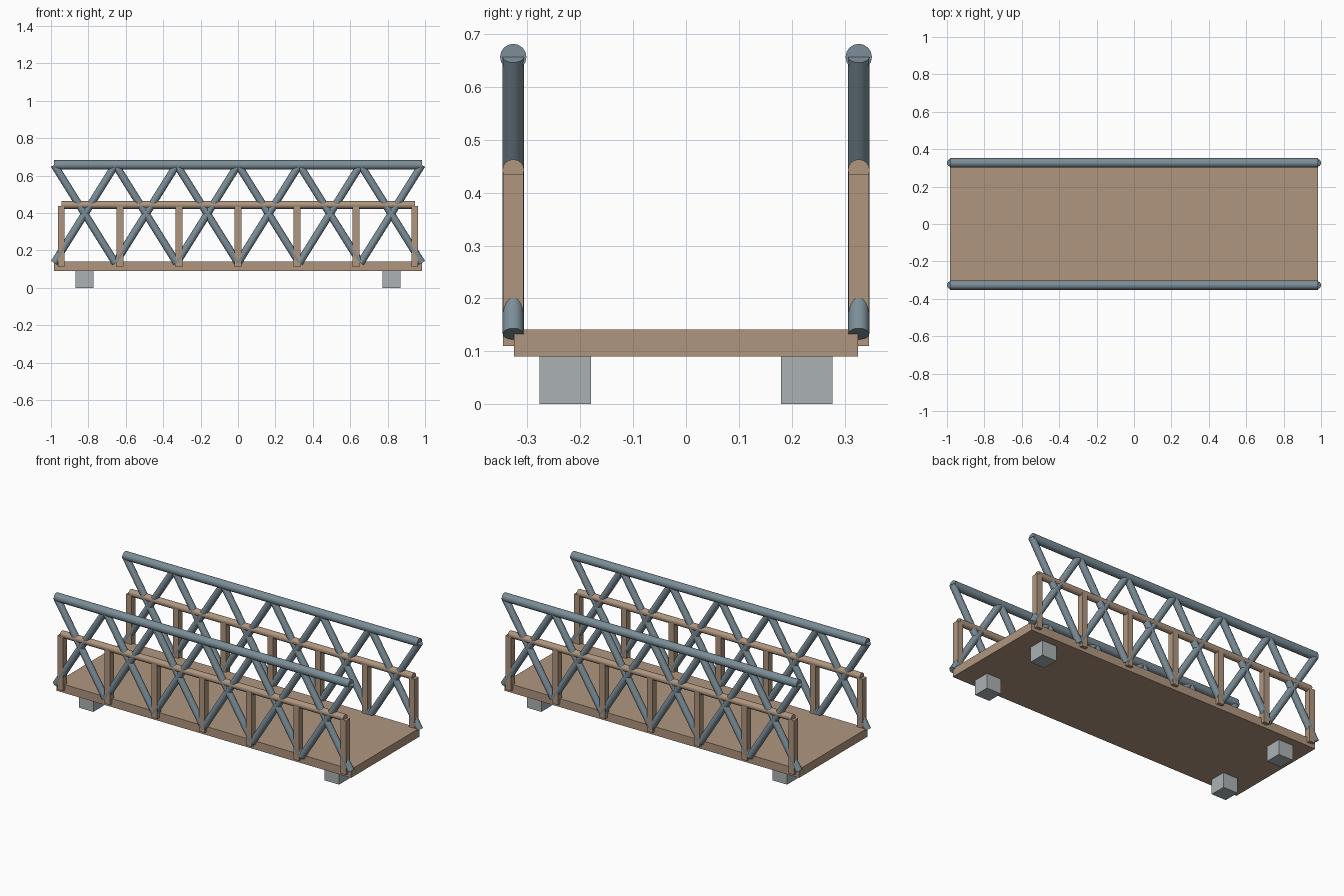
import bpy
from mathutils import Vector

if "Cube" in bpy.data.objects:
    bpy.data.objects.remove(bpy.data.objects["Cube"])


def material(name, rgb):
    m = bpy.data.materials.new(name)
    m.diffuse_color = (*rgb, 1.0)
    m.use_nodes = True
    m.node_tree.nodes["Principled BSDF"].inputs["Base Color"].default_value = m.diffuse_color
    return m


WOOD = material("brown_wood", (0.434, 0.305, 0.212))
STEEL = material("blue_grey_steel", (0.200, 0.270, 0.315))
CONCRETE = material("pale_concrete", (0.410, 0.445, 0.456))

SIDE_Y = 0.327     # plane of each side truss
HALF_L = 0.983     # half length of the bridge
TOP_Z, LOW_Z = 0.657, 0.133


def box(name, x0, x1, y0, y1, z0, z1, mat):
    bpy.ops.mesh.primitive_cube_add(
        size=1, location=((x0 + x1) / 2, (y0 + y1) / 2, (z0 + z1) / 2))
    ob = bpy.context.object
    ob.name = name
    ob.scale = (x1 - x0, y1 - y0, z1 - z0)
    bpy.ops.object.transform_apply(location=False, rotation=False, scale=True)
    ob.data.materials.append(mat)


def rod(name, a, b, radius, mat):
    a, b = Vector(a), Vector(b)
    d = b - a
    bpy.ops.mesh.primitive_cylinder_add(
        vertices=16, radius=radius, depth=d.length, location=(a + b) / 2)
    ob = bpy.context.object
    ob.name = name
    ob.rotation_euler = d.to_track_quat('Z', 'Y').to_euler()
    ob.data.materials.append(mat)
    bpy.ops.object.shade_smooth_by_angle(angle=0.6)


# Deck planks, laid edge to edge
joints = [-HALF_L, -0.90, -0.75, -0.59, -0.52, -0.35, -0.20, -0.04, 0.03,
          0.20, 0.35, 0.51, 0.58, 0.75, 0.90, HALF_L]
for x0, x1 in zip(joints, joints[1:]):
    box("deck_plank", x0, x1, -0.326, 0.326, 0.09, 0.141, WOOD)

# Four footings
for sx in (-1, 1):
    for sy in (-1, 1):
        cx, cy = sx * 0.82, sy * 0.2285
        box("footing", cx - 0.0485, cx + 0.0485, cy - 0.0485, cy + 0.0485,
            0.0, 0.09, CONCRETE)

# Side trusses with handrails
for side in (-1, 1):
    y = side * SIDE_Y
    rod("top_chord", (-HALF_L, y, TOP_Z), (HALF_L, y, TOP_Z), 0.025, STEEL)

    # Crossed braces in six bays
    bay = 2 * HALF_L / 6
    for i in range(6):
        x0 = -HALF_L + i * bay
        x1 = x0 + bay
        rod("rising_brace", (x0, y, LOW_Z), (x1, y, TOP_Z), 0.02, STEEL)
        rod("falling_brace", (x0, y, TOP_Z), (x1, y, LOW_Z), 0.02, STEEL)

    # Wooden posts and handrail
    for i in range(-3, 4):
        x = i * 0.315
        box("railing_post", x - 0.0185, x + 0.0185, y - 0.019, y + 0.019,
            0.11, 0.436, WOOD)
    rod("handrail", (-0.945, y, 0.443), (0.945, y, 0.443), 0.0205, WOOD)
